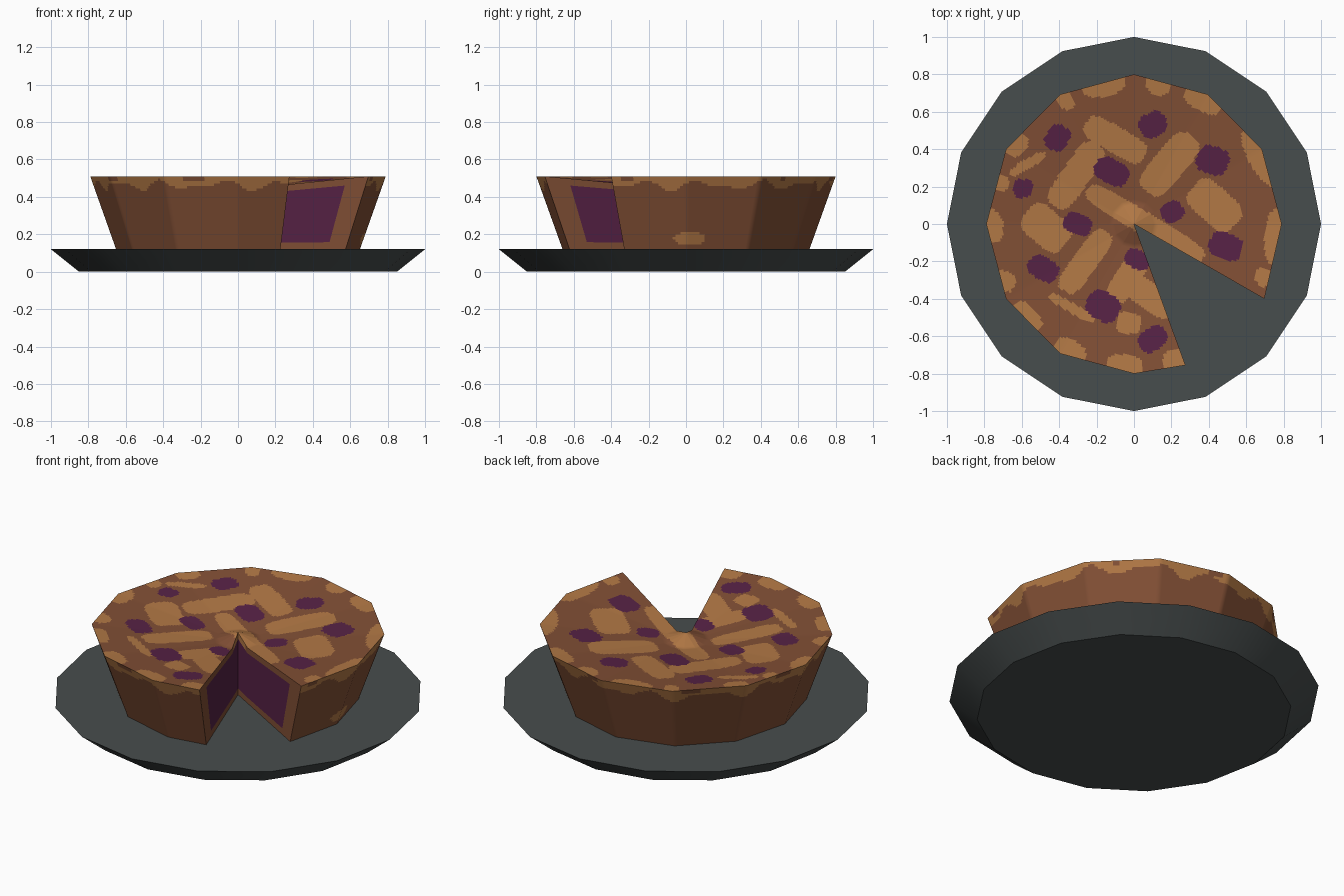
import bpy, bmesh, math
from mathutils import Vector

if "Cube" in bpy.data.objects:
    bpy.data.objects.remove(bpy.data.objects["Cube"])


def material(name, rgb):
    m = bpy.data.materials.new(name)
    m.diffuse_color = (*rgb, 1)
    m.use_nodes = True
    m.node_tree.nodes["Principled BSDF"].inputs["Base Color"].default_value = m.diffuse_color
    return m


CRUST = material("brown crust", (0.225, 0.080, 0.036))
GOLD = material("golden pastry", (0.448, 0.190, 0.060))
BERRY = material("berry filling", (0.095, 0.016, 0.060))
SLATE = material("slate plate", (0.064, 0.075, 0.075))


def finish(bm, name, mats):
    bmesh.ops.remove_doubles(bm, verts=bm.verts, dist=0.0003)
    bmesh.ops.recalc_face_normals(bm, faces=bm.faces)
    me = bpy.data.meshes.new(name)
    bm.to_mesh(me)
    bm.free()
    ob = bpy.data.objects.new(name, me)
    bpy.context.collection.objects.link(ob)
    for m in mats:
        me.materials.append(m)
    bpy.ops.object.select_all(action='DESELECT')
    ob.select_set(True)
    bpy.context.view_layer.objects.active = ob
    bpy.ops.object.shade_smooth_by_angle(angle=math.radians(35))
    return ob


# Plate: solid 16-sided dish
bm = bmesh.new()
rings = [[bm.verts.new((r * math.cos(i * math.pi / 8), r * math.sin(i * math.pi / 8), z))
          for i in range(16)] for r, z in ((0.85, 0), (1, 0.12))]
for i in range(16):
    j = (i + 1) % 16
    bm.faces.new((rings[0][i], rings[0][j], rings[1][j], rings[1][i]))
bm.faces.new(rings[0])
bm.faces.new(rings[1])
finish(bm, "plate", [SLATE])

# Painted patches on the pie top: x, y, length, width, angle
BERRIES = [(-.41, .46, .14, .12, 55), (.10, .53, .15, .13, 30), (-.12, .28, .19, .13, -28),
           (.42, .34, .17, .15, -20), (-.595, .19, .10, .10, -10), (.205, .065, .12, .11, 30),
           (-.30, 0, .15, .11, -22), (-.485, -.24, .17, .12, -30), (.49, -.12, .18, .14, -20),
           (.02, -.19, .14, .10, -25), (-.165, -.44, .18, .15, -30), (.10, -.615, .16, .12, 35)]
BARS = [(-.10, .45, .36, .14, -30), (-.31, .26, .40, .15, 55), (.19, .32, .38, .17, 50),
        (.43, .10, .30, .19, -42), (.06, 0, .72, .12, -31), (-.47, -.02, .27, .19, -40),
        (-.26, -.20, .39, .13, 54), (.06, -.37, .36, .14, -35), (-.03, -.28, .30, .13, 57),
        (-.03, -.53, .13, .11, -10), (-.33, -.45, .27, .05, -30), (-.57, .32, .22, .05, 30)]
# Golden rim patches: angle, length
RIM = [(102, .24), (119, .08), (80, .14), (61, .22), (28, .34), (355, .30), (338, .10),
       (287, .14), (266, .20), (243, .18), (221, .20), (204, .12), (181, .18), (163, .10), (146, .14)]
RIMS = [(.77 * math.cos(math.radians(a)), .77 * math.sin(math.radians(a)), l, .14, a + 90)
        for a, l in RIM]


def inside(x, y, patch, power):
    px, py, l, w, a = patch
    c, s = math.cos(math.radians(a)), math.sin(math.radians(a))
    u = ((x - px) * c + (y - py) * s) / (l / 2)
    v = ((y - py) * c - (x - px) * s) / (w / 2)
    return abs(u) ** power + abs(v) ** power < 1


def top_colour(p, t, v):
    if any(inside(p.x, p.y, b, 3) for b in BERRIES):
        return 2
    if any(inside(p.x, p.y, b, 4) for b in BARS) or any(inside(p.x, p.y, b, 2.5) for b in RIMS):
        return 1
    return 0


def wall_colour(p, t, v):
    a = math.atan2(p.y, p.x)
    if p.x > 0 and ((p.y - .02) / .085) ** 2 + ((p.z - .175) / .035) ** 2 < 1:
        return 1
    drip = .462 + .018 * math.sin(14 * a) + .012 * math.sin(23 * a + 1)
    gap = math.sin(9 * a) + math.sin(17 * a + 2) > 1.2 and p.z > .48
    return 1 if p.z > drip and not gap else 0


def cut_colour(p, t, v):
    if t < .84 and .1 < v < .9:
        return 2
    return 1 if t < .12 and v > .9 else 0


# Pie outline: 12-gon with one slice missing
corners = [Vector((.79 * math.cos(math.radians(a)), .8 * math.sin(math.radians(a)), 0))
           for a in list(range(-30, 271, 30)) + [290]]
corners[0] = Vector((.697, -.4, 0))
corners[-1] = Vector((.275, -.755, 0))
N = 24
rim = [a.lerp(b, k / N) for a, b in zip(corners, corners[1:]) for k in range(N)] + [corners[-1]]


def top_z(t):
    # sunken top with a small peak in the middle
    return .45 + .06 * (t - .15) / .85 if t > .15 else .49 - .04 * t / .15


def body(p, t, v):
    # t runs from centre to rim, v from base to top
    q = p * t * (.825 + .175 * v)
    return Vector((q.x, q.y, .12 + (top_z(t) - .12) * v))


bm = bmesh.new()


def patchwork(nu, nv, params, colour):
    """Grid of faces over the pie body, coloured face by face."""
    grid = [[params(i, j) for j in range(nv + 1)] for i in range(nu + 1)]
    vs = [[bm.verts.new(body(*g)) for g in row] for row in grid]
    for i in range(nu):
        for j in range(nv):
            f = bm.faces.new((vs[i][j], vs[i + 1][j], vs[i + 1][j + 1], vs[i][j + 1]))
            t = (grid[i][j][1] + grid[i + 1][j + 1][1]) / 2
            v = (grid[i][j][2] + grid[i + 1][j + 1][2]) / 2
            f.material_index = colour(f.calc_center_median(), t, v)


R, H = 60, 30
M = len(rim) - 1
patchwork(M, R, lambda i, j: (rim[i], max(j / R, .0), 1), top_colour)        # top
patchwork(M, H, lambda i, j: (rim[i], 1, j / H), wall_colour)                # side wall
for end in (rim[0], rim[-1]):                                                # cut faces
    patchwork(R, H, lambda i, j: (end, i / R, j / H), cut_colour)
patchwork(M, R, lambda i, j: (rim[i], j / R, 0), lambda p, t, v: 0)          # base
bmesh.ops.dissolve_degenerate(bm, dist=0.00005, edges=bm.edges)
finish(bm, "pie", [CRUST, GOLD, BERRY])
